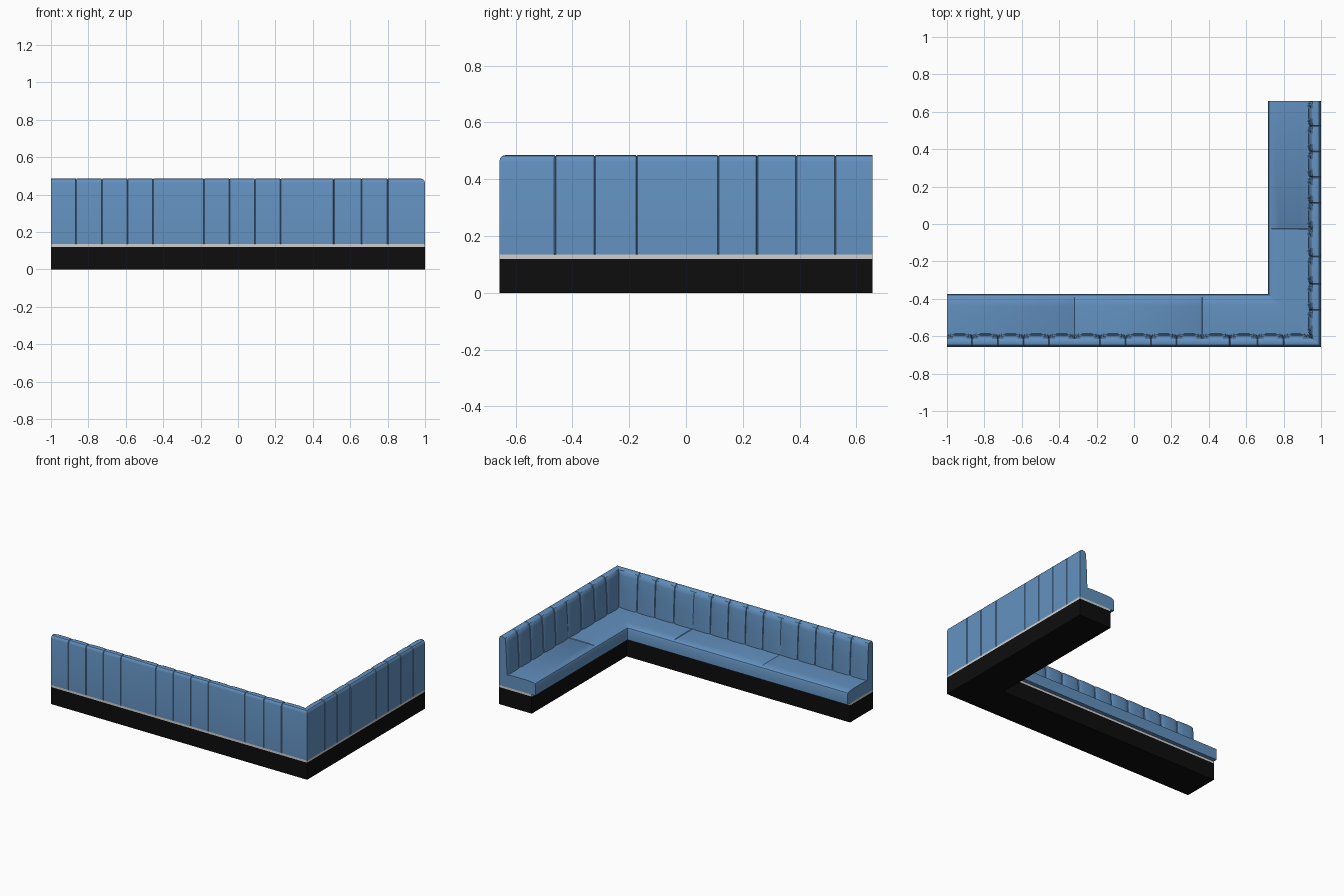
import bpy, bmesh, math

if "Cube" in bpy.data.objects:
    bpy.data.objects.remove(bpy.data.objects["Cube"])

Y0, Y1 = -0.657, 0.657          # outer back line and arm end
JOINTS_A, JOINTS_B = [-0.318, 0.363], [-0.025]
SEAMS_A = [-0.865, -0.728, -0.592, -0.455, -0.318, -0.182, -0.046,
           0.09, 0.227, 0.363, 0.512, 0.661, 0.80]
SEAMS_B = [-0.46, -0.322, -0.173, -0.025, 0.113, 0.25, 0.388, 0.525]


def material(name, rgb):
    m = bpy.data.materials.new(name)
    m.diffuse_color = (*rgb, 1)
    m.use_nodes = True
    m.node_tree.nodes["Principled BSDF"].inputs["Base Color"].default_value = m.diffuse_color
    return m


BLUE = material("blue upholstery", (0.125, 0.285, 0.53))
BLACK = material("black plinth", (0.004, 0.004, 0.004))
GREY = material("light grey trim", (0.62, 0.62, 0.62))


def inward(profile):
    """Inward normals of a clockwise (depth, z) outline."""
    out = []
    n = len(profile)
    for i in range(n):
        a, b, c = profile[i - 1], profile[i], profile[(i + 1) % n]
        e1 = math.hypot(b[0] - a[0], b[1] - a[1])
        e2 = math.hypot(c[0] - b[0], c[1] - b[1])
        nx = (b[1] - a[1]) / e1 + (c[1] - b[1]) / e2
        nz = -(b[0] - a[0]) / e1 - (c[0] - b[0]) / e2
        l = math.hypot(nx, nz) or 1
        out.append((nx / l, nz / l))
    return out


def sweep(name, profile, seams_a, seams_b, mat, ts, notch=0.0, scallop=0.0):
    """Sweep (depth, z, notch weight, scallop weight) round the L with a mitre."""
    normals = inward(profile)
    bm = bmesh.new()
    rings = []

    def ring(leg, b0, b1, t, nt, sc):
        vs = []
        for (d, z, wn, ws), (nx, nz) in zip(profile, normals):
            k = notch * nt * wn + scallop * sc * ws
            d, z = d + nx * k, z + nz * k
            if leg == 0:
                end = 1 - d if b1 is None else b1
                co = (b0 + (end - b0) * t, Y0 + d, z)
            else:
                start = Y0 + d if b0 is None else b0
                co = (1 - d, start + (b1 - start) * t, z)
            vs.append(bm.verts.new(co))
        rings.append(vs)

    for leg, stops, joints in ((0, [-1.0] + seams_a + [None], JOINTS_A),
                               (1, [None] + seams_b + [Y1], JOINTS_B)):
        for b0, b1 in zip(stops, stops[1:]):
            for t in ts[:-1]:
                plain = b0 in (None, -1.0) or (b0 in joints and scallop > 0)
                nt = 1 if t == 0 and not plain else 0
                ring(leg, b0, b1, t, nt, abs(2 * t - 1) ** 4)
    ring(1, seams_b[-1], Y1, 1, 0, 1)

    n = len(profile)
    for r, s in zip(rings, rings[1:]):
        for i in range(n):
            j = (i + 1) % n
            bm.faces.new((r[i], r[j], s[j], s[i]))
    bm.faces.new(rings[0])
    bm.faces.new(rings[-1])
    bmesh.ops.recalc_face_normals(bm, faces=bm.faces)
    me = bpy.data.meshes.new(name)
    bm.to_mesh(me)
    bm.free()
    me.materials.append(mat)
    ob = bpy.data.objects.new(name, me)
    bpy.context.collection.objects.link(ob)
    bpy.context.view_layer.objects.active = ob
    ob.select_set(True)
    bpy.ops.object.shade_smooth_by_angle(angle=math.radians(30))
    ob.select_set(False)
    return ob


def box(d0, d1, z0, z1):
    return [(d0, z0, 1, 0), (d0, z1, 1, 0), (d1, z1, 1, 0), (d1, z0, 1, 0)]


# plinth and trim strip, with hairline joints between modules
EDGE = [0, 0.006, 0.994, 1]
sweep("plinth", box(0, 0.255, 0, 0.12), JOINTS_A, JOINTS_B, BLACK, EDGE)
sweep("trim_strip", box(0, 0.255, 0.12, 0.135), JOINTS_A, JOINTS_B, GREY, EDGE)

# seat cushion with rounded front edge and short seams on top
seat = [(0.04, 0.135, 0, 0), (0.04, 0.222, 0, 0), (0.11, 0.226, 1, 0),
        (0.22, 0.226, 1, 0), (0.266, 0.223, 0, 0), (0.278, 0.216, 0, 0),
        (0.283, 0.204, 0, 0), (0.283, 0.135, 0, 0)]
sweep("seat", seat, JOINTS_A, JOINTS_B, BLUE, EDGE, notch=0.004)

# channelled backrest: flat rear, rounded top, padded sloping front
back = [(0, 0.135, 1, 0), (0, 0.462, 1, 0), (0.003, 0.474, 1, 0),
        (0.010, 0.482, 1, 0), (0.021, 0.485, 1, 0), (0.036, 0.484, 1, .3),
        (0.048, 0.479, 1, .5), (0.056, 0.468, 1, .8), (0.060, 0.45, 1, 1),
        (0.066, 0.35, 1, 1), (0.071, 0.21, 1, 1), (0.071, 0.135, 1, 0)]
PAD = [0, 0.02, 0.07, 0.16, 0.3, 0.5, 0.7, 0.84, 0.93, 0.98, 1]
sweep("backrest", back, SEAMS_A, SEAMS_B, BLUE, PAD, notch=0.004, scallop=0.009)
